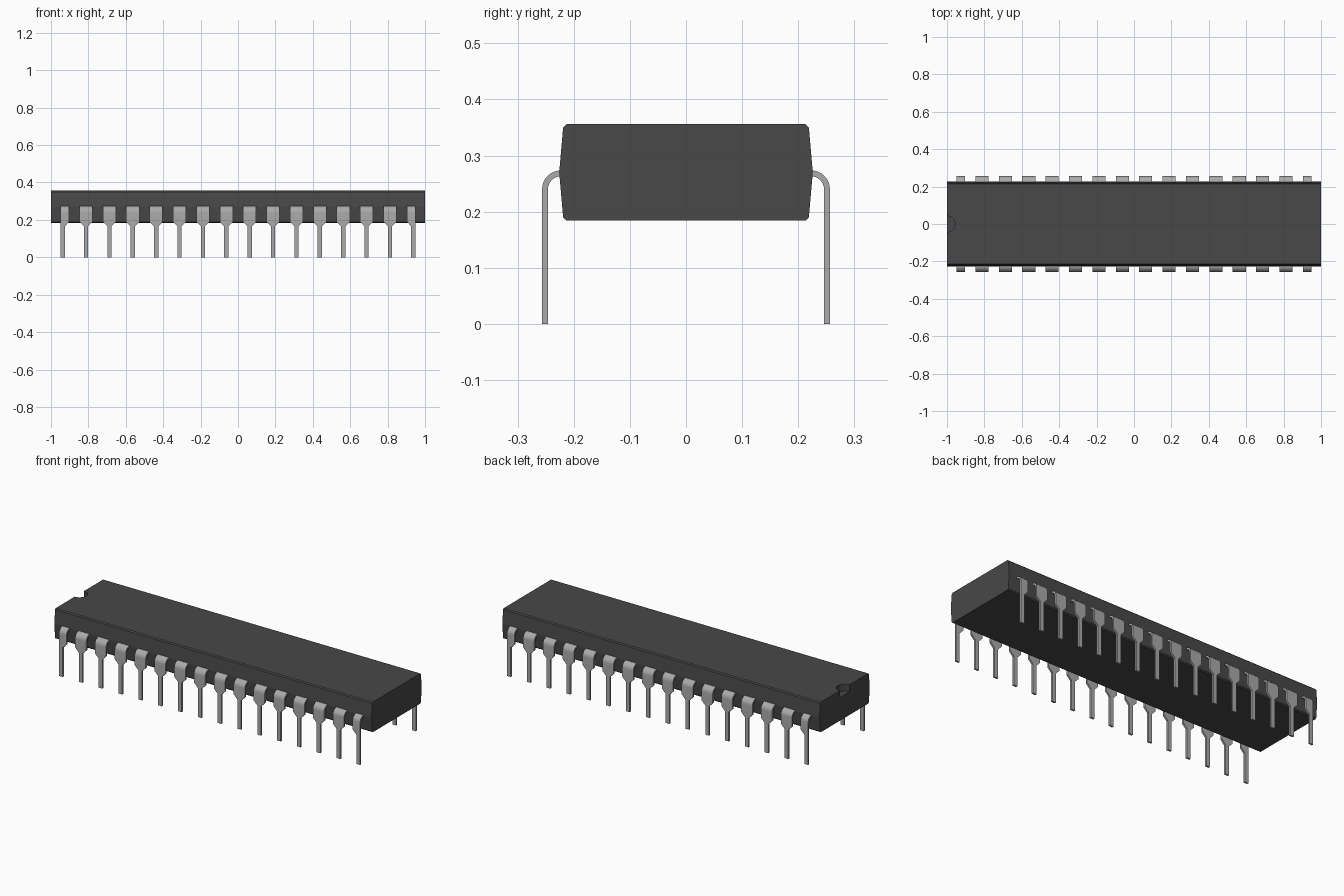
import bpy, bmesh, math

cube = bpy.data.objects.get("Cube")
if cube:
    bpy.data.objects.remove(cube, do_unlink=True)


def material(name, value, metallic=0.0):
    mat = bpy.data.materials.new(name)
    mat.use_nodes = True
    colour = (value, value, value, 1)
    mat.diffuse_color = colour
    mat.node_tree.nodes["Principled BSDF"].inputs["Base Color"].default_value = colour
    return mat


charcoal = material("charcoal plastic", 0.065)
silver = material("silver metal", 0.4)


def add_object(name, bm, mat):
    bmesh.ops.recalc_face_normals(bm, faces=bm.faces)
    mesh = bpy.data.meshes.new(name)
    bm.to_mesh(mesh)
    bm.free()
    mesh.materials.append(mat)
    obj = bpy.data.objects.new(name, mesh)
    bpy.context.collection.objects.link(obj)
    return obj


def loft(rings):
    """Join closed rings of points and cap both ends."""
    bm = bmesh.new()
    loops = [[bm.verts.new(p) for p in ring] for ring in rings]
    n = len(loops[0])
    for a, b in zip(loops, loops[1:]):
        for i in range(n):
            j = (i + 1) % n
            bm.faces.new((a[i], a[j], b[j], b[i]))
    bm.faces.new(loops[0])
    bm.faces.new(loops[-1])
    return bm


# Body: constant cross-section, widest at mid height, with small bevels
MID = 0.27
half = [(0.213, 0.086), (0.219, 0.080), (0.226, 0.0), (0.219, -0.080), (0.213, -0.086)]
section = half + [(-y, z) for y, z in reversed(half)]
body = add_object("body", loft([[(x, y, MID + z) for y, z in section] for x in (-1, 1)]), charcoal)

# Half-round index notch in the top of the right end
bm = bmesh.new()
bmesh.ops.create_cone(bm, cap_ends=True, segments=32, radius1=0.043, radius2=0.043, depth=0.1)
bmesh.ops.translate(bm, verts=bm.verts, vec=(-1, 0, 0.366))
cutter = add_object("notch_cutter", bm, charcoal)
cutter.hide_render = True
cut = body.modifiers.new("notch", 'BOOLEAN')
cut.operation = 'DIFFERENCE'
cut.solver = 'EXACT'
cut.object = cutter
bpy.context.view_layer.objects.active = body
bpy.ops.object.modifier_apply(modifier=cut.name)
bpy.data.objects.remove(cutter, do_unlink=True)

# Leads: flat strip leaving the body, bending down, then narrowing to a pin
BEND_Y, BEND_Z = 0.223, 0.24
R_OUT, R_IN = 0.0335, 0.023
THIN, WIDE = 0.0115, 0.035
STEPS = 8


def lead(name, x, low, high, side):
    """low and high are the shoulder widths towards -x and +x."""
    def ring(outer, inner, lo, hi):
        return [(x - lo, side * outer[0], outer[1]), (x + hi, side * outer[0], outer[1]),
                (x + hi, side * inner[0], inner[1]), (x - lo, side * inner[0], inner[1])]

    rings = [ring((0.2, BEND_Z + R_OUT), (0.2, BEND_Z + R_IN), low, high)]
    for i in range(STEPS + 1):
        a = math.pi / 2 * (1 - i / STEPS)
        outer, inner = [(BEND_Y + r * math.cos(a), BEND_Z + r * math.sin(a)) for r in (R_OUT, R_IN)]
        rings.append(ring(outer, inner, low, high))
    for z, lo, hi in ((0.19, low, high), (0.166, THIN, THIN), (0, THIN, THIN)):
        rings.append(ring((BEND_Y + R_OUT, z), (BEND_Y + R_IN, z), lo, hi))
    return add_object(name, loft(rings), silver)


COUNT, PITCH = 16, 0.125
leads = []
for side, label in ((-1, "front"), (1, "back")):
    for i in range(COUNT):
        x = (i - (COUNT - 1) / 2) * PITCH
        low = THIN if i == 0 else WIDE
        high = THIN if i == COUNT - 1 else WIDE
        leads.append(lead(f"{label}_lead_{i + 1}", x, low, high, side))

# Smooth the bends, keep the strip edges sharp
bpy.ops.object.select_all(action='DESELECT')
for obj in leads:
    obj.select_set(True)
bpy.context.view_layer.objects.active = leads[0]
bpy.ops.object.shade_smooth_by_angle(angle=math.radians(30))
